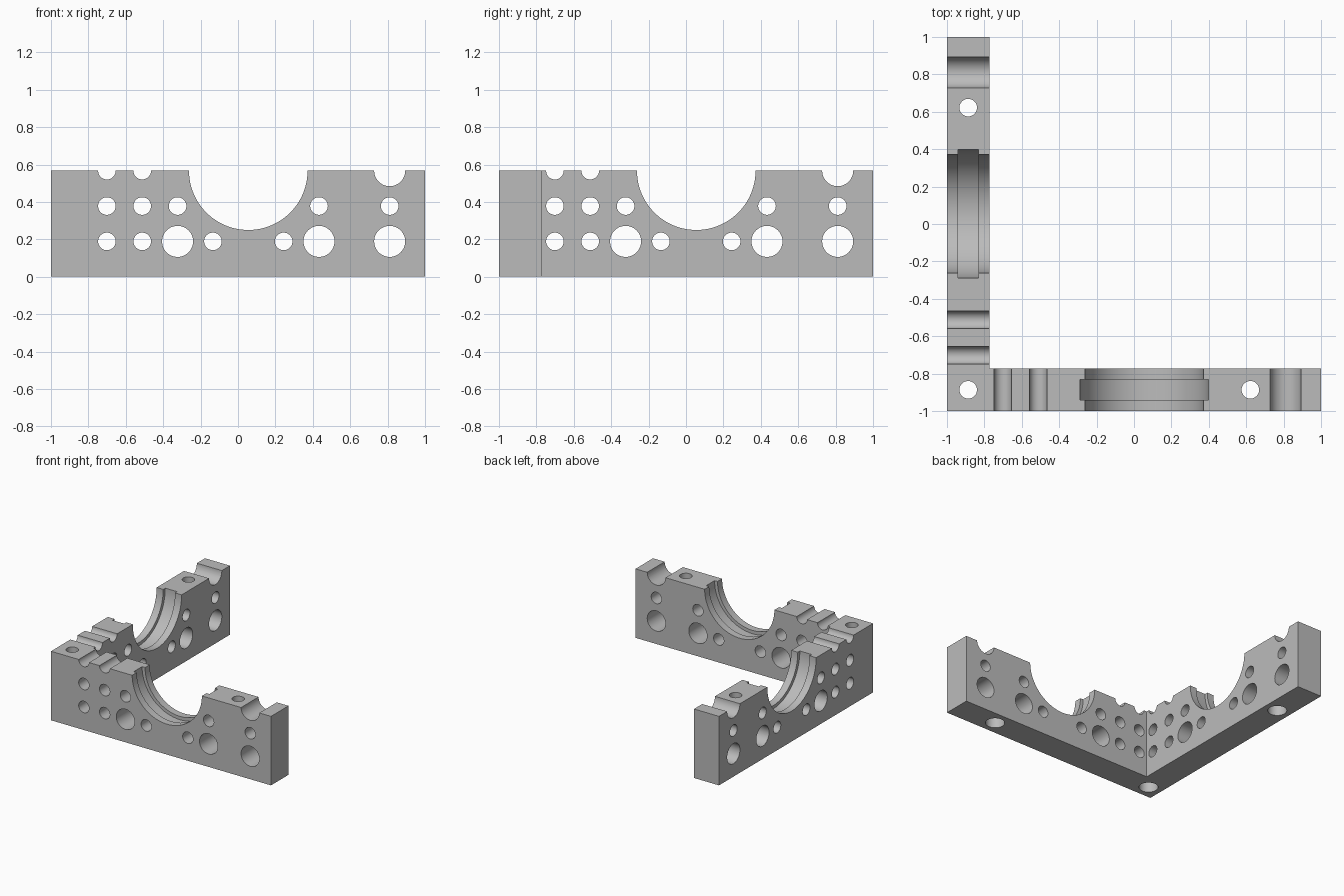
import bpy, bmesh, math
from mathutils import Matrix, Vector

cube = bpy.data.objects.get("Cube")
if cube:
    bpy.data.objects.remove(cube, do_unlink=True)

HEIGHT = 0.567
THICK = 0.227
MID = -1 + THICK / 2          # centre line of each arm
PITCH = 0.189                 # spacing of the hole grid
SMALL, LARGE = 0.047, 0.083   # hole radii
ARCH_AT, ARCH_R = 0.055, 0.317

grey = bpy.data.materials.new("plain grey")
grey.use_nodes = True
grey.diffuse_color = (0.5, 0.5, 0.5, 1)
grey.node_tree.nodes["Principled BSDF"].inputs["Base Color"].default_value = (0.5, 0.5, 0.5, 1)


def finish(name, bm):
    bmesh.ops.recalc_face_normals(bm, faces=bm.faces[:])
    mesh = bpy.data.meshes.new(name)
    bm.to_mesh(mesh)
    bm.free()
    mesh.materials.append(grey)
    obj = bpy.data.objects.new(name, mesh)
    bpy.context.collection.objects.link(obj)
    return obj


# L-shaped body extruded from its plan
inner = -1 + THICK
plan = [(-1, -1), (1, -1), (1, inner), (inner, inner), (inner, 1), (-1, 1)]
bm = bmesh.new()
base = bm.faces.new([bm.verts.new((x, y, 0)) for x, y in plan])
top = bmesh.ops.extrude_face_region(bm, geom=[base])["geom"]
bmesh.ops.translate(bm, vec=(0, 0, HEIGHT),
                    verts=[v for v in top if isinstance(v, bmesh.types.BMVert)])
body = finish("corner_bracket", bm)


def drill(axis, centre, radius, length, segments=48):
    """Cut a cylinder along an axis out of the body."""
    bm = bmesh.new()
    turn = Vector((0, 0, 1)).rotation_difference(Vector(axis)).to_matrix().to_4x4()
    bmesh.ops.create_cone(bm, cap_ends=True, segments=segments,
                          radius1=radius, radius2=radius, depth=length,
                          matrix=Matrix.Translation(centre) @ turn)
    cutter = finish("hole_cutter", bm)
    cutter.hide_render = True
    mod = body.modifiers.new("hole", "BOOLEAN")
    mod.operation = "DIFFERENCE"
    mod.solver = "EXACT"
    mod.object = cutter
    bpy.context.view_layer.objects.active = body
    bpy.ops.object.modifier_apply(modifier=mod.name)
    bpy.data.objects.remove(cutter, do_unlink=True)


# Hole pattern along an arm: (grid column, grid row, radius)
pattern = [(c, r, SMALL) for c in (-4, -3) for r in (1, 2, 3)]
pattern += [(-2, 2, SMALL), (-1, 1, SMALL), (1, 1, SMALL), (2, 2, SMALL), (4, 2, SMALL)]
pattern += [(-2, 1, LARGE), (2, 1, LARGE), (4, 1, LARGE), (4, 3, LARGE)]

for along_x in (True, False):
    axis = (0, 1, 0) if along_x else (1, 0, 0)

    def place(along, z):
        return (along, MID, z) if along_x else (MID, along, z)

    for col, row, radius in pattern:
        drill(axis, place(ARCH_AT + col * PITCH, row * PITCH), radius, 0.4)
    # Bearing saddle with its wider groove
    drill(axis, place(ARCH_AT, HEIGHT), ARCH_R, 0.4, 96)
    drill(axis, place(ARCH_AT, HEIGHT), ARCH_R + 0.027, 0.108, 96)

# Vertical bolt holes, wider at the underside
for x, y in ((MID, MID), (0.622, MID), (MID, 0.622)):
    drill((0, 0, 1), (x, y, HEIGHT / 2), SMALL, 1)
    drill((0, 0, 1), (x, y, 0), 0.072, 0.3)

# Smooth bores, crisp edges
bpy.ops.object.select_all(action="DESELECT")
body.select_set(True)
bpy.context.view_layer.objects.active = body
bpy.ops.object.shade_smooth_by_angle(angle=math.radians(30))
